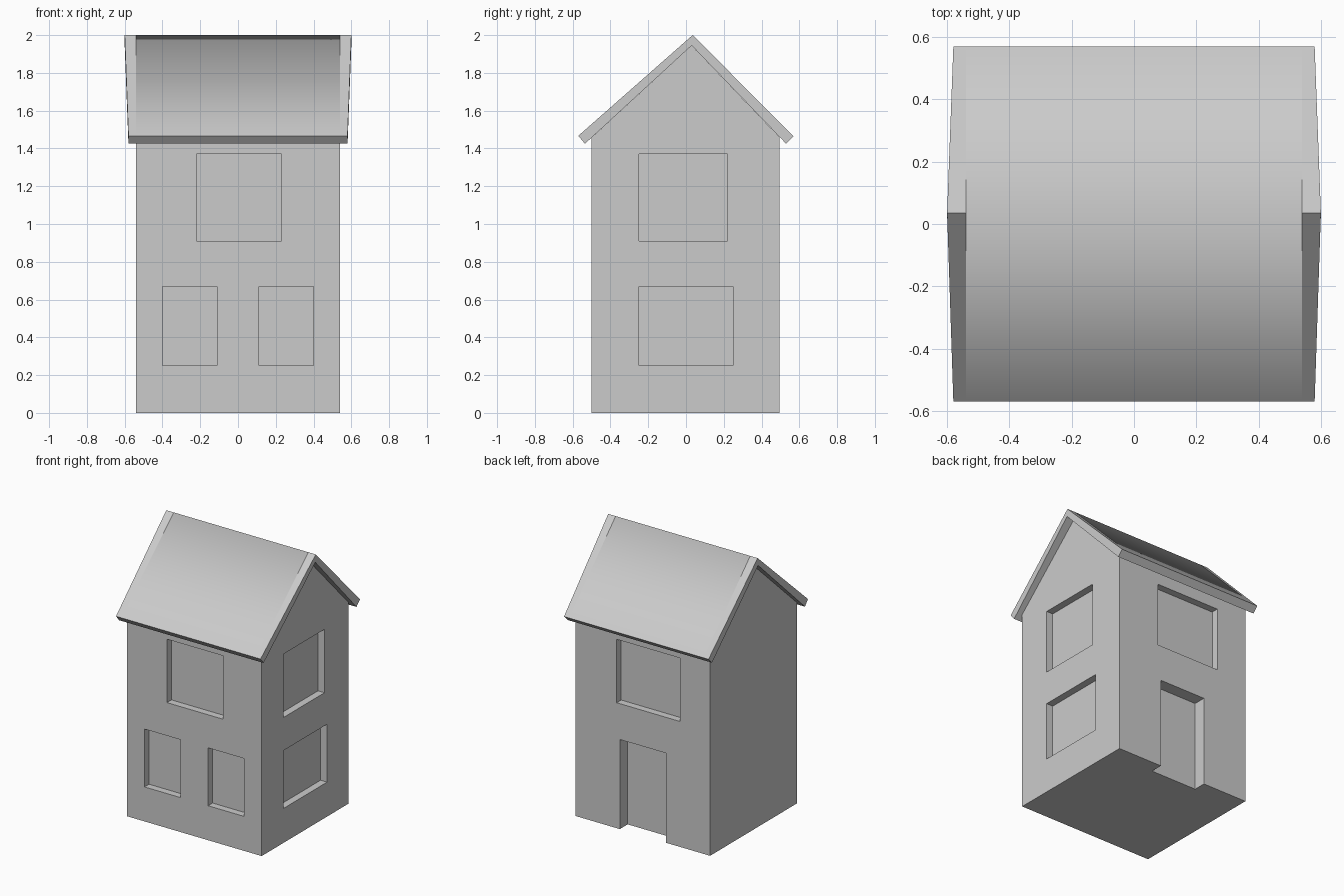
import bpy
import bmesh

cube = bpy.data.objects.get("Cube")
if cube:
    bpy.data.objects.remove(cube, do_unlink=True)

GREY = (0.6, 0.6, 0.6, 1)
plaster = bpy.data.materials.new("plain_grey")
plaster.use_nodes = True
plaster.diffuse_color = GREY
plaster.node_tree.nodes["Principled BSDF"].inputs["Base Color"].default_value = GREY


def loft(name, rings, smooth_segments=()):
    """Solid through matching (x, y, z) rings; chosen strips of the middle span are smooth."""
    bm = bmesh.new()
    loops = [[bm.verts.new(p) for p in ring] for ring in rings]
    n = len(loops[0])
    for span, (a, b) in enumerate(zip(loops, loops[1:])):
        for i in range(n):
            j = (i + 1) % n
            face = bm.faces.new((a[i], a[j], b[j], b[i]))
            face.smooth = span == 1 and i in smooth_segments
    bm.faces.new(loops[0])
    bm.faces.new(loops[-1])
    bmesh.ops.recalc_face_normals(bm, faces=bm.faces[:])
    mesh = bpy.data.meshes.new(name)
    bm.to_mesh(mesh)
    bm.free()
    obj = bpy.data.objects.new(name, mesh)
    bpy.context.collection.objects.link(obj)
    mesh.materials.append(plaster)
    return obj


def box(name, x, y, z):
    section = [(y[0], z[0]), (y[1], z[0]), (y[1], z[1]), (y[0], z[1])]
    return loft(name, [[(px, *p) for p in section] for px in x])


# Walls with gable ends
HALF, FRONT, BACK = 0.54, -0.50, 0.495
gable = [(FRONT, 0), (BACK, 0), (BACK, 1.46), (0.03, 1.945), (FRONT, 1.457)]
walls = loft("walls", [[(x, *p) for p in gable] for x in (-HALF, HALF)])

# Recessed windows and the back door
LOW, HIGH = (0.25, 0.67), (0.91, 1.37)
DEPTH, OUT = 0.052, 0.1
front_y = (FRONT - OUT, FRONT + DEPTH)
back_y = (BACK - DEPTH, BACK + OUT)
side_x = (HALF - DEPTH, HALF + OUT)
openings = {
    "front_upper_window": ((-0.22, 0.23), front_y, HIGH),
    "front_lower_right_window": ((-0.40, -0.11), front_y, LOW),
    "front_lower_left_window": ((0.11, 0.40), front_y, LOW),
    "side_upper_window": (side_x, (-0.25, 0.22), HIGH),
    "side_lower_window": (side_x, (-0.25, 0.25), LOW),
    "back_upper_window": ((-0.30, 0.21), back_y, HIGH),
    "back_door": ((-0.185, 0.185), (BACK - 0.09, BACK + OUT), (-OUT, 0.65)),
}
for name, size in openings.items():
    cutter = box(name + "_cutter", *size)
    cutter.hide_render = True
    cutter.hide_set(True)
    cutter.display_type = 'WIRE'
    cut = walls.modifiers.new(name, 'BOOLEAN')
    cut.operation = 'DIFFERENCE'
    cut.solver = 'EXACT'
    cut.object = cutter

# Apply the cuts and drop the cutters
bpy.context.view_layer.update()
cut_mesh = bpy.data.meshes.new_from_object(
    walls.evaluated_get(bpy.context.evaluated_depsgraph_get()))
walls.modifiers.clear()
walls.data = cut_mesh
for name in openings:
    bpy.data.objects.remove(bpy.data.objects[name + "_cutter"], do_unlink=True)

# Pitched roof slab: flared verge strips at both ends, soft ridge between them
RIDGE_X, EAVE_X = 0.60, 0.58
slab = [(-0.57, 1.467), (0.035, 2.0), (0.57, 1.465),
        (0.53, 1.425), (0.03, 1.945), (-0.535, 1.425)]


def verge(side):
    return [(side * (RIDGE_X if z > 1.9 else EAVE_X), y, z) for y, z in slab]


inner = [[(x, *p) for p in slab] for x in (-HALF, HALF)]
loft("roof", [verge(-1), *inner, verge(1)], smooth_segments=(0, 1))
